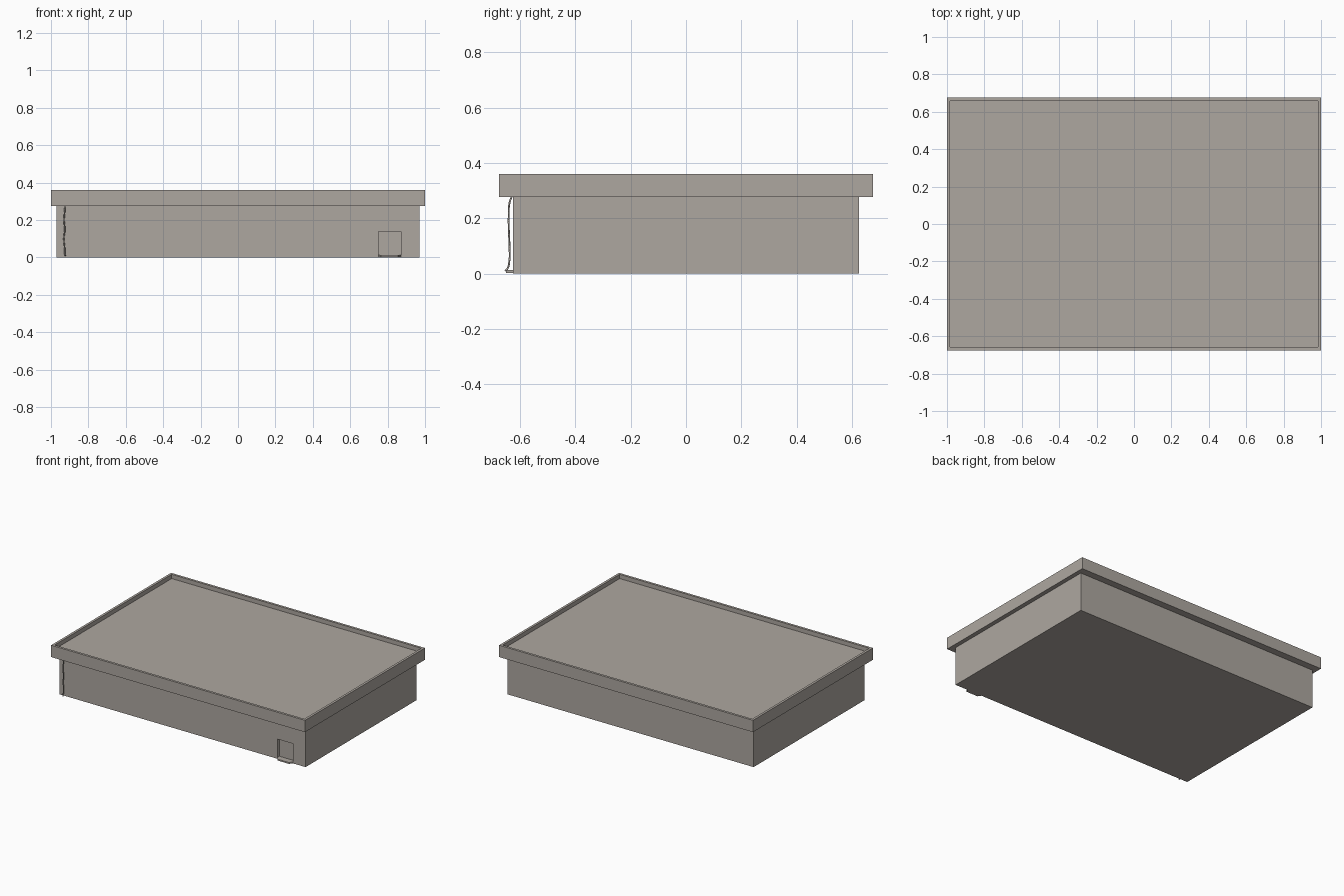
import bpy, bmesh
from mathutils import Vector

if "Cube" in bpy.data.objects:
    bpy.data.objects.remove(bpy.data.objects["Cube"])

stone = bpy.data.materials.new("warm_grey")
stone.diffuse_color = (0.42, 0.386, 0.352, 1)
stone.use_nodes = True
stone.node_tree.nodes["Principled BSDF"].inputs["Base Color"].default_value = stone.diffuse_color


def box(lo, hi):
    bm = bmesh.new()
    bmesh.ops.create_cube(bm, size=1)
    lo, hi = Vector(lo), Vector(hi)
    for v in bm.verts:
        v.co = Vector([(lo[i] + hi[i]) / 2 + v.co[i] * (hi[i] - lo[i]) for i in range(3)])
    return bm


def sink(bm, face, offset):
    """Push one face inward, leaving side walls."""
    new = bmesh.ops.extrude_discrete_faces(bm, faces=[face])["faces"][0]
    for v in new.verts:
        v.co += Vector(offset)


def finish(bm, name):
    bmesh.ops.recalc_face_normals(bm, faces=bm.faces)
    me = bpy.data.meshes.new(name)
    bm.to_mesh(me)
    bm.free()
    me.materials.append(stone)
    ob = bpy.data.objects.new(name, me)
    bpy.context.collection.objects.link(ob)
    return ob


# lower body with a shallow hatch recess in the front
body = box((-0.97, -0.625, 0), (0.97, 0.625, 0.276))
for co, no in (((0.75, 0, 0), (1, 0, 0)), ((0.872, 0, 0), (1, 0, 0)),
               ((0, 0, 0.012), (0, 0, 1)), ((0, 0, 0.14), (0, 0, 1))):
    geom = body.verts[:] + body.edges[:] + body.faces[:]
    bmesh.ops.bisect_plane(body, geom=geom, plane_co=co, plane_no=no)
hatch = min(body.faces, key=lambda f: (f.calc_center_median() - Vector((0.81, -0.625, 0.076))).length)
sink(body, hatch, (0, 0.018, 0))
finish(body, "body")

# overhanging top slab with a thin raised rim
top = box((-1, -0.675, 0.276), (1, 0.675, 0.36))
top.faces.ensure_lookup_table()
face = max(top.faces, key=lambda f: f.calc_center_median().z)
bmesh.ops.inset_region(top, faces=[face], thickness=0.024)
sink(top, face, (0, 0, -0.03))
finish(top, "top_tray")

# small lip under the hatch, tapering towards the front
lip = box((0.75, -0.65, 0.002), (0.872, -0.624, 0.012))
for v in lip.verts:
    if v.co.y < -0.64:
        v.co.x = 0.811 + (v.co.x - 0.811) * 0.75
finish(lip, "hatch_lip")

# thin hanging cord at the front left
curve = bpy.data.curves.new("cord_path", "CURVE")
curve.dimensions = "3D"
curve.bevel_depth = 0.0035
curve.bevel_resolution = 1
curve.resolution_u = 6
curve.use_fill_caps = True
path = [(-0.925, -0.630, 0.278), (-0.926, -0.638, 0.255), (-0.930, -0.641, 0.2),
        (-0.926, -0.640, 0.15), (-0.931, -0.638, 0.1), (-0.926, -0.639, 0.04),
        (-0.926, -0.645, 0.018), (-0.923, -0.653, 0.01)]
sp = curve.splines.new("BEZIER")
sp.bezier_points.add(len(path) - 1)
for p, co in zip(sp.bezier_points, path):
    p.co = co
    p.handle_left_type = p.handle_right_type = "AUTO"
curve.materials.append(stone)
bpy.context.collection.objects.link(bpy.data.objects.new("hanging_cord", curve))
